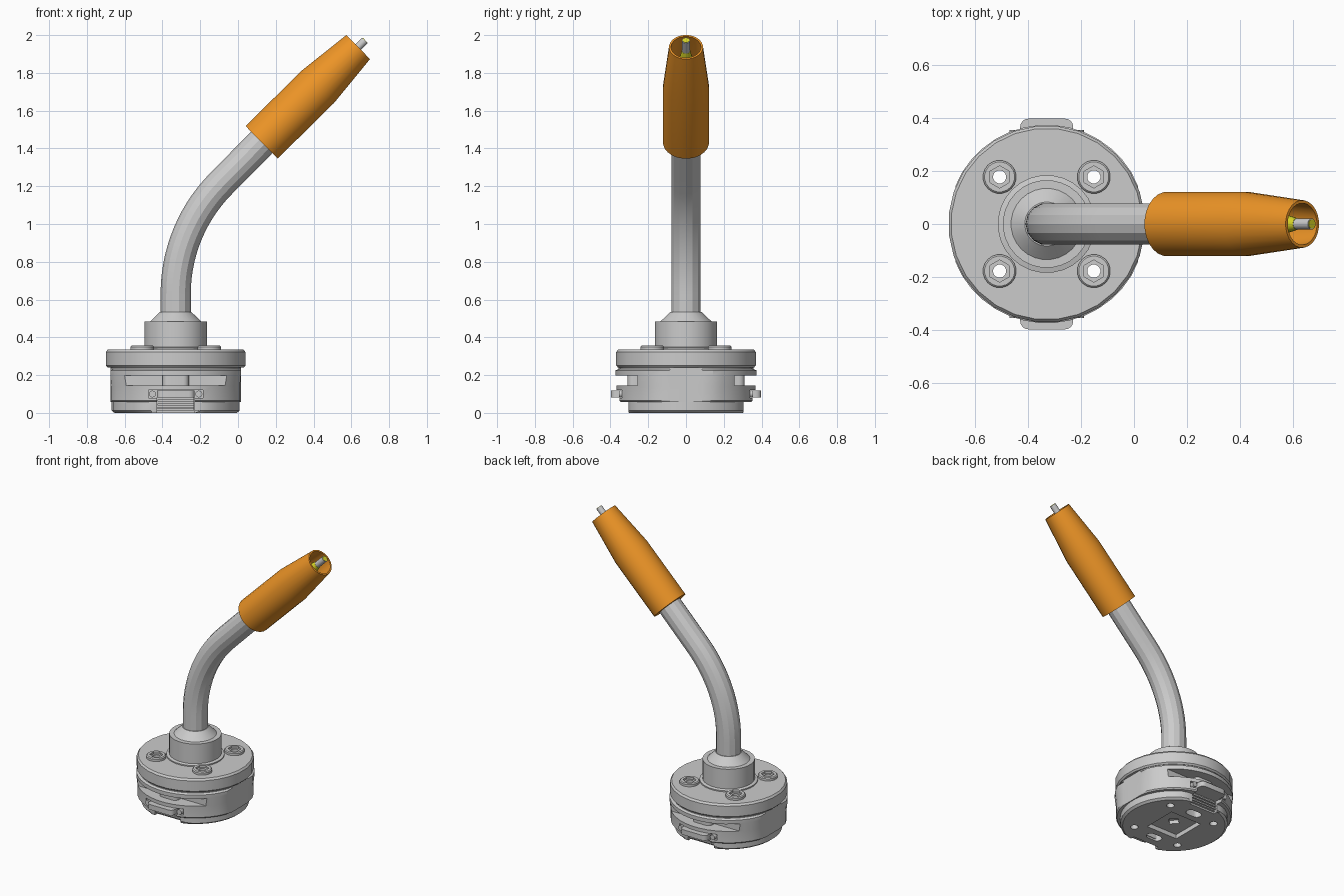
import bpy, bmesh
from math import sin, cos, pi, radians
from mathutils import Matrix, Vector

if "Cube" in bpy.data.objects:
    bpy.data.objects.remove(bpy.data.objects["Cube"])

CX = -0.33                      # base axis
BASE = Matrix.Translation((CX, 0, 0))


def material(name, rgb):
    m = bpy.data.materials.new(name)
    m.diffuse_color = (*rgb, 1)
    m.use_nodes = True
    m.node_tree.nodes["Principled BSDF"].inputs["Base Color"].default_value = m.diffuse_color
    return m


def finish(name, bm, mat=None):
    bmesh.ops.remove_doubles(bm, verts=bm.verts, dist=1e-5)
    bmesh.ops.recalc_face_normals(bm, faces=bm.faces)
    me = bpy.data.meshes.new(name)
    bm.to_mesh(me)
    bm.free()
    ob = bpy.data.objects.new(name, me)
    bpy.context.collection.objects.link(ob)
    if mat:
        me.materials.append(mat)
    return ob


def lathe(name, profile, segs=32, matrix=BASE, mat=None, clip=(9, 9)):
    """Revolve (r, z) points round z; clip flattens the sides."""
    bm = bmesh.new()
    rings = []
    for r, z in profile:
        ring = []
        for i in range(segs):
            a = 2 * pi * (i + 0.5) / segs
            x, y = r * cos(a), r * sin(a)
            x = max(-clip[0], min(clip[0], x))
            y = max(-clip[1], min(clip[1], y))
            ring.append(bm.verts.new((x, y, z)))
        rings.append(ring)
    for a, b in zip(rings, rings[1:]):
        for i in range(segs):
            j = (i + 1) % segs
            bm.faces.new((a[i], a[j], b[j], b[i]))
    if profile[0][0] > 0:
        bm.faces.new(rings[0])
    if profile[-1][0] > 0:
        bm.faces.new(rings[-1])
    bm.transform(matrix)
    return finish(name, bm, mat)


def rod(name, x, y, r, z0, z1, segs=16):
    return lathe(name, [(r, z0), (r, z1)], segs, Matrix.Translation((CX + x, y, 0)))


def box(name, x, y, z, bevel=0, rot=0):
    """Box from (min, max) ranges relative to the base axis."""
    bm = bmesh.new()
    size = [b - a for a, b in (x, y, z)]
    mid = Vector([(a + b) / 2 for a, b in (x, y, z)])
    bmesh.ops.create_cube(bm, size=1, matrix=BASE @ Matrix.Translation(mid)
                          @ Matrix.Rotation(rot, 4, 'Z') @ Matrix.Diagonal((*size, 1)))
    if bevel:
        vert = [e for e in bm.edges if abs(e.verts[0].co.z - e.verts[1].co.z) > 1e-4]
        bmesh.ops.bevel(bm, geom=vert, offset=bevel, segments=4, profile=0.5, affect='EDGES')
    return finish(name, bm)


def cut(targets, cutter):
    cutter.hide_render = True
    for t in targets:
        mod = t.modifiers.new("cut", 'BOOLEAN')
        mod.operation, mod.object, mod.solver = 'DIFFERENCE', cutter, 'EXACT'
        with bpy.context.temp_override(object=t, active_object=t):
            bpy.ops.object.modifier_apply(modifier=mod.name)
    bpy.data.objects.remove(cutter)


def yr(s, a, b):
    return (a, b) if s > 0 else (-b, -a)


orange = material("orange", (0.85, 0.30, 0.02))
yellow = material("yellow", (0.70, 0.68, 0.02))

# base: foot, clamping body and flange
foot = lathe("foot", [(0.325, 0), (0.34, 0.012), (0.34, 0.07)], 40, clip=(0.34, 0.305))
body = lathe("clamp_body", [(0.36, 0.057), (0.368, 0.065), (0.368, 0.14), (0.375, 0.2),
                            (0.375, 0.225), (0.358, 0.232), (0.358, 0.25)], 40, clip=(0.345, 9))
flange = lathe("flange", [(0.362, 0.24), (0.372, 0.25), (0.372, 0.322), (0.362, 0.335)], 28)
lathe("hub", [(0.185, 0.33), (0.185, 0.343), (0.166, 0.348), (0.166, 0.485),
              (0.135, 0.485), (0.083, 0.535)], 28)

# side grooves and clip recesses, front and back
for s in (-1, 1):
    cut([body], box("groove", (-0.5, 0.5), yr(s, 0.258, 0.5), (0.145, 0.198)))
    cut([body], box("clip_recess", (-0.145, 0.145), yr(s, 0.325, 0.5), (0.079, 0.121)))
    cut([body, foot], box("lower_recess", (-0.1, 0.1), yr(s, 0.275, 0.5), (-0.01, 0.09)))
    side = "front" if s < 0 else "back"
    box("groove_stop_" + side, (-0.07, 0.07), yr(s, 0.2, 0.31), (0.14, 0.2), 0.03)
    box("clip_tab_" + side, (-0.1, 0.1), yr(s, 0.27, 0.398), (0.082, 0.118), 0.03)
    box("clip_plate_" + side, (-0.098, 0.098), yr(s, 0.22, 0.29), (0.012, 0.085))
    for i in range(3):
        z = 0.02 + 0.02 * i
        box("clip_rib_" + side, (-0.096, 0.096), yr(s, 0.28, 0.3), (z, z + 0.01))
    for x in (-0.123, 0.123):
        bm = bmesh.new()
        bmesh.ops.create_cone(bm, cap_ends=True, segments=16, radius1=0.018, radius2=0.018,
                              depth=0.06, matrix=Matrix.Translation((CX + x, s * 0.325, 0.1))
                              @ Matrix.Rotation(pi / 2, 4, 'X'))
        finish("clip_pin_" + side, bm)

# underside pockets
cut([foot], box("square_pocket", (-0.12, 0.12), (-0.12, 0.12), (-0.05, 0.03)))
cut([foot], box("diamond_pocket", (-0.03, 0.03), (-0.03, 0.03), (-0.05, 0.055), 0, pi / 4))
for s in (-1, 1):
    cut([foot], box("oval_pocket", (-0.055, 0.055), yr(s, 0.165, 0.225), (-0.05, 0.045), 0.028))

# four bored screws with hexagon sockets
for x in (-0.178, 0.178):
    for y in (-0.178, 0.178):
        screw = lathe("screw", [(0.063, 0.33), (0.063, 0.35), (0.057, 0.356)], 20,
                      Matrix.Translation((CX + x, y, 0)))
        cut([screw], rod("socket", x, y, 0.042, 0.342, 0.4, 6))
        cut([screw, flange, body, foot], rod("bore", x, y, 0.025, -0.05, 0.4))

# bent neck: upright, 45 degree arc, straight run into the nozzle
R, z0 = 0.83, 0.63
path = [(CX, 0.5)]
path += [(CX + R * (1 - cos(a)), z0 + R * sin(a)) for a in (radians(45 * i / 14) for i in range(15))]
path += [(0.21, 1.5175)]
cu = bpy.data.curves.new("neck_tube", 'CURVE')
cu.dimensions = '3D'
cu.bevel_depth, cu.bevel_resolution, cu.use_fill_caps = 0.08, 5, True
sp = cu.splines.new('POLY')
sp.points.add(len(path) - 1)
for p, (x, z) in zip(sp.points, path):
    p.co = (x, 0, z, 1)
neck = bpy.data.objects.new("neck_tube", cu)
bpy.context.collection.objects.link(neck)
neck.select_set(True)
bpy.context.view_layer.objects.active = neck
bpy.ops.object.convert(target='MESH')

# hollow nozzle with the contact tip inside
AXIS = Matrix.Translation((0.125, 0, 1.4325)) @ Matrix.Rotation(radians(45.4), 4, 'Y')
lathe("nozzle", [(0, 0), (0.122, 0), (0.122, 0.42), (0.09, 0.718), (0.079, 0.718),
                 (0.105, 0.42), (0.105, 0.3), (0, 0.3)], 24, AXIS, orange)
lathe("tip_holder", [(0.06, 0.29), (0.06, 0.52), (0.022, 0.69)], 16, AXIS, yellow)
lathe("contact_tip", [(0.021, 0.66), (0.021, 0.768)], 16, AXIS)
lathe("tip_end", [(0.018, 0.76), (0.018, 0.77)], 16, AXIS, yellow)

# smooth curved sides, keep hard edges
for ob in bpy.context.scene.objects:
    ob.select_set(ob.type == 'MESH')
bpy.context.view_layer.objects.active = neck
bpy.ops.object.shade_smooth_by_angle(angle=radians(25))
